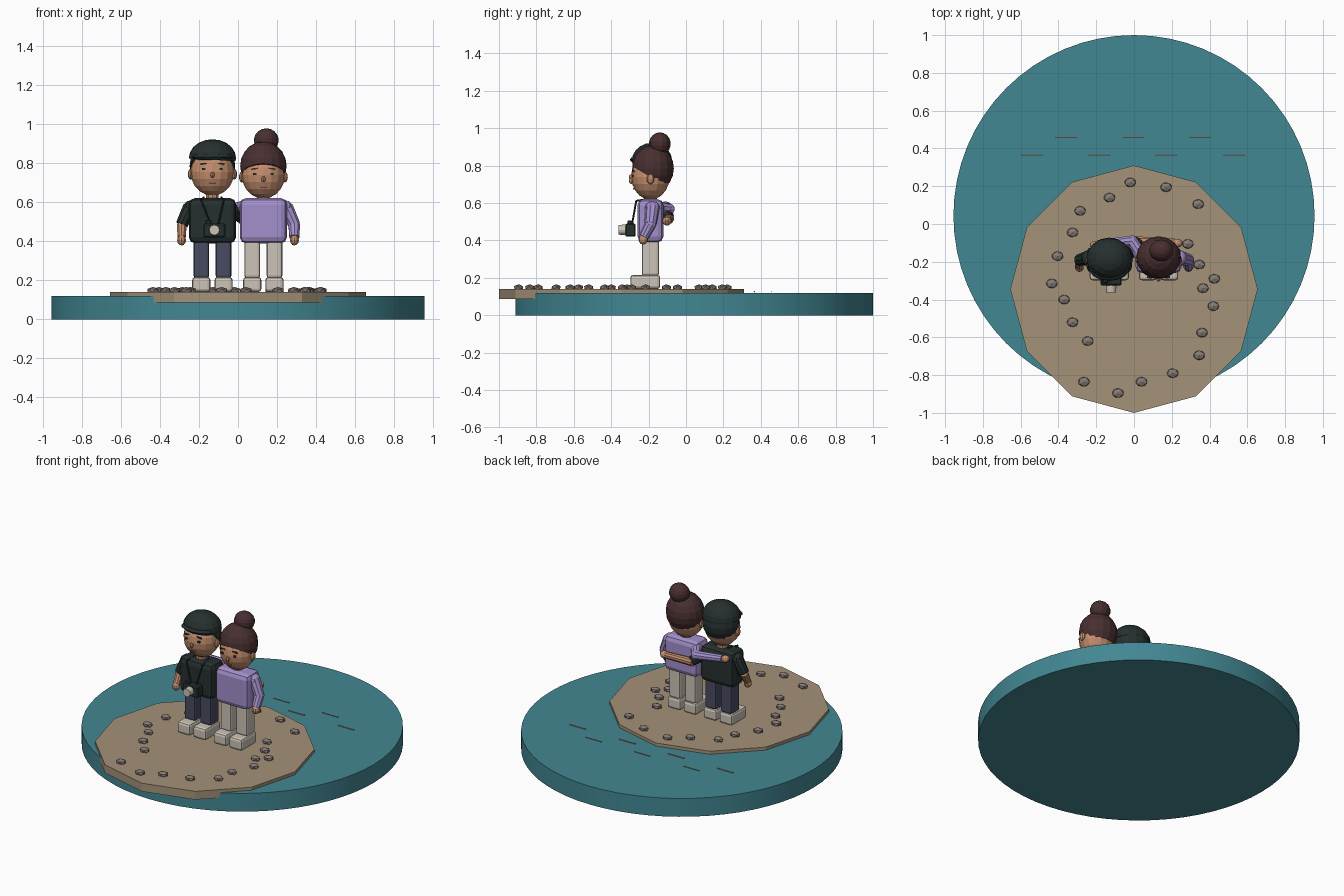
import bpy, bmesh, math, random
from mathutils import Vector, Matrix

if "Cube" in bpy.data.objects:
    bpy.data.objects.remove(bpy.data.objects["Cube"])

random.seed(4)


def srgb(r, g, b):
    lin = lambda c: (c / 255 / 12.92) if c < 10 else ((c / 255 + 0.055) / 1.055) ** 2.4
    return (lin(r), lin(g), lin(b), 1)


MATS = {}
for name, rgb in {
    "teal_water": (66, 135, 147), "sand": (164, 146, 120), "pebble_grey": (134, 123, 118),
    "charcoal": (38, 48, 47), "lilac": (163, 144, 204), "cream": (204, 196, 183),
    "skin": (196, 142, 109), "dark_brown": (72, 47, 48), "navy": (72, 75, 98),
    "lip_brown": (150, 95, 80),
}.items():
    MATS[name] = bpy.data.materials.new(name)
    MATS[name].diffuse_color = srgb(*rgb)


def finish(name, bm, mat):
    bmesh.ops.recalc_face_normals(bm, faces=bm.faces)
    me = bpy.data.meshes.new(name)
    bm.to_mesh(me)
    bm.free()
    me.materials.append(MATS[mat])
    ob = bpy.data.objects.new(name, me)
    bpy.context.collection.objects.link(ob)
    return ob


def box(name, mat, c, size, bevel=0.0, segs=2, rot=0.0):
    bm = bmesh.new()
    bmesh.ops.create_cube(bm, size=1)
    bmesh.ops.scale(bm, vec=size, verts=bm.verts)
    if bevel:
        bmesh.ops.bevel(bm, geom=bm.edges[:], offset=bevel, segments=segs,
                        profile=0.5, affect='EDGES')
    bm.transform(Matrix.Translation(c) @ Matrix.Rotation(rot, 4, 'Y'))
    return finish(name, bm, mat)


def ball(name, mat, c, r, u=16, v=10, cut=None):
    """Ellipsoid; cut = (point, normal) keeps the side the normal points to."""
    bm = bmesh.new()
    bmesh.ops.create_uvsphere(bm, u_segments=u, v_segments=v, radius=1)
    bm.transform(Matrix.Translation(c) @ Matrix.Diagonal((*r, 1)))
    if cut:
        res = bmesh.ops.bisect_plane(bm, geom=bm.verts[:] + bm.edges[:] + bm.faces[:],
                                     plane_co=cut[0], plane_no=cut[1], clear_inner=True)
        edges = [e for e in res["geom_cut"] if isinstance(e, bmesh.types.BMEdge)]
        bmesh.ops.holes_fill(bm, edges=edges)
    return finish(name, bm, mat)


def rod(name, mat, a, b, r1, r2, sides=10):
    a, b = Vector(a), Vector(b)
    d = b - a
    bm = bmesh.new()
    bmesh.ops.create_cone(bm, cap_ends=True, segments=sides, radius1=r1, radius2=r2,
                          depth=d.length)
    bm.transform(Matrix.Translation((a + b) / 2) @ d.to_track_quat('Z', 'Y').to_matrix().to_4x4())
    return finish(name, bm, mat)


# Ground: water disc and sand island
water = rod("water_disc", "teal_water", (0, 0.044, 0), (0, 0.044, 0.12), 0.956, 0.956, 64)
bpy.context.view_layer.objects.active = water
water.select_set(True)
bpy.ops.object.shade_smooth_by_angle()
rod("sand_island", "sand", (0, -0.345, 0.086), (0, -0.345, 0.14), 0.655, 0.655, 12)

# Pebbles laid out in a loop
PEBBLES = [(-.02, .22), (.17, .195), (.34, .105), (-.13, .14), (-.285, .07), (-.325, -.045),
           (-.405, -.17), (-.435, -.315), (-.37, -.40), (-.325, -.52), (-.245, -.62),
           (-.265, -.835), (-.085, -.895), (.04, -.835), (.205, -.79), (.345, -.695),
           (.36, -.575), (.42, -.435), (.365, -.34), (.425, -.29), (.345, -.215), (.285, -.105)]
for x, y in PEBBLES:
    bm = bmesh.new()
    bmesh.ops.create_icosphere(bm, subdivisions=1, radius=1)
    bm.transform(Matrix.Translation((x, y, 0.148)) @ Matrix.Diagonal((.034, .028, .018, 1))
                 @ Matrix.Rotation(random.uniform(-.3, .3), 4, 'Z'))
    finish("pebble", bm, "pebble_grey")

# Ripples behind the island
for y, r, xs in ((.365, .004, (-.54, -.185, .17, .53)), (.457, .003, (-.36, -.005, .35))):
    for x in xs:
        rod("ripple", "skin", (x - .057, y, .126), (x + .057, y, .126), r, r, 6)

Y = -0.19


def face(cx, cz, r, eye_z, mouth_z, brow):
    """Small plates sitting on the front of an ellipsoid head."""
    def plate(name, mat, dx, z, w, h, rot=0.0):
        k = max(0.0, 1 - (dx / r[0]) ** 2 - ((z - cz) / r[2]) ** 2)
        box(name, mat, (cx + dx, Y - r[1] * math.sqrt(k) - .001, z), (w, .009, h), rot=rot)
    for s in (-1, 1):
        plate("eye", "charcoal", s * .044, eye_z, .017, .011)
        plate("eyebrow", brow, s * .044, eye_z + .026, .034, .007, s * .15)
    plate("mouth", "lip_brown", 0, mouth_z, .032, .008)
    ball("nose", "skin", (cx, Y - r[1], (eye_z + mouth_z) / 2 + .006), (.011, .014, .015), 8, 6)


def person(cx, shirt, trousers, head_z, r):
    for s in (-1, 1):
        lx = cx + s * .057
        box("shoe", "cream", (lx, -.218, .178), (.094, .16, .076), .016)
        box("trouser_leg", trousers, (lx, Y, .31), (.08, .092, .2), .014)
        ball("ear", "skin", (cx + s * r[0], Y, head_z - .012), (.014, .02, .028), 8, 6)
    box("torso", shirt, (cx, Y, .505), (.242, .138, .232), .032)
    rod("neck", "skin", (cx, Y, .60), (cx, Y, .66), .034, .034, 10)
    ball("head", "skin", (cx, Y, head_z), r)


def outer_arm(s, shirt, sleeve_end):
    """Arm hanging on the outer side; sleeve_end is the fraction covered by cloth."""
    a, elbow, hand = Vector((s * .245, Y + .01, .575)), Vector((s * .288, Y, .485)), \
        Vector((s * .289, Y - .035, .42))
    ball("shoulder", shirt, a, (.034, .042, .034), 10, 6)
    rod("upper_sleeve", shirt, a, elbow, .038, .032)
    if sleeve_end > .5:
        ball("elbow", shirt, elbow, (.031, .031, .031), 10, 6)
        rod("lower_sleeve", shirt, elbow, hand, .031, .027)
    else:
        rod("forearm", "skin", elbow, hand, .026, .022)
    ball("hand", "skin", hand + Vector((0, -.004, -.015)), (.024, .025, .027), 10, 6)


# Left figure: cap, dark shirt, navy trousers
MX, MZ, MR = -0.131, 0.755, (.112, .102, .122)
person(MX, "charcoal", "navy", MZ, MR)
face(MX, MZ, MR, .77, .697, "charcoal")
outer_arm(-1, "charcoal", .4)
ball("short_hair", "charcoal", (MX, -.178, .785), (.117, .106, .12),
     cut=((MX, -.185, .77), (0, .78, .62)))
ball("cap_crown", "charcoal", (MX, -.182, .825), (.121, .108, .097), 16, 10,
     cut=((MX, -.182, .817), (.06, 0, 1)))
ball("cap_peak", "charcoal", (MX, -.235, .832), (.108, .066, .022), 14, 6)

# Right figure: bun, lilac top, cream trousers
WX, WZ, WR = 0.13, 0.74, (.111, .102, .122)
person(WX, "lilac", "cream", WZ, WR)
face(WX, WZ, WR, .745, .677, "dark_brown")
outer_arm(1, "lilac", 1)
ball("hair", "dark_brown", (WX, -.177, .785), (.119, .112, .126),
     cut=((WX, -.19, .738), (0, .52, .85)))
ball("hair_bun", "dark_brown", (.145, -.14, .917), (.065, .058, .061), 14, 9)

# Arms crossing behind the backs
ball("inner_shoulder", "charcoal", (-.025, -.15, .555), (.036, .04, .036), 10, 6)
rod("inner_sleeve", "charcoal", (-.025, -.15, .555), (.02, -.085, .52), .036, .031)
rod("embracing_forearm", "skin", (.01, -.09, .515), (.215, -.098, .505), .026, .021)
ball("embracing_hand", "skin", (.228, -.102, .503), (.03, .024, .024), 10, 6)
ball("inner_shoulder", "lilac", (.028, -.15, .575), (.036, .04, .034), 10, 6)
rod("inner_upper_sleeve", "lilac", (.028, -.15, .575), (-.01, -.092, .568), .034, .03)
ball("inner_elbow", "lilac", (-.01, -.09, .568), (.03, .03, .03), 10, 6)
rod("inner_lower_sleeve", "lilac", (-.01, -.09, .568), (-.19, -.108, .585), .03, .024)
ball("resting_hand", "skin", (-.208, -.112, .587), (.026, .022, .022), 10, 6)

# Camera on a neck strap
box("camera_body", "charcoal", (MX + .01, -.297, .455), (.112, .055, .07), .006, 1)
box("camera_button", "charcoal", (MX - .02, -.297, .497), (.03, .03, .022), .004, 1)
rod("lens_barrel", "cream", (MX + .01, -.32, .457), (MX + .01, -.362, .457), .028, .026, 12)
for s in (-1, 1):
    rod("camera_strap", "charcoal", (MX + s * .058, -.266, .612),
        (MX + .01 + s * .02, -.288, .488), .005, .005, 6)
    rod("strap_over_shoulder", "charcoal", (MX + s * .058, -.266, .612),
        (MX + s * .045, -.18, .625), .005, .005, 6)

for m in bpy.data.materials:
    if m.users and not m.is_grease_pencil:
        m.use_nodes = True
        m.node_tree.nodes["Principled BSDF"].inputs["Base Color"].default_value = m.diffuse_color
